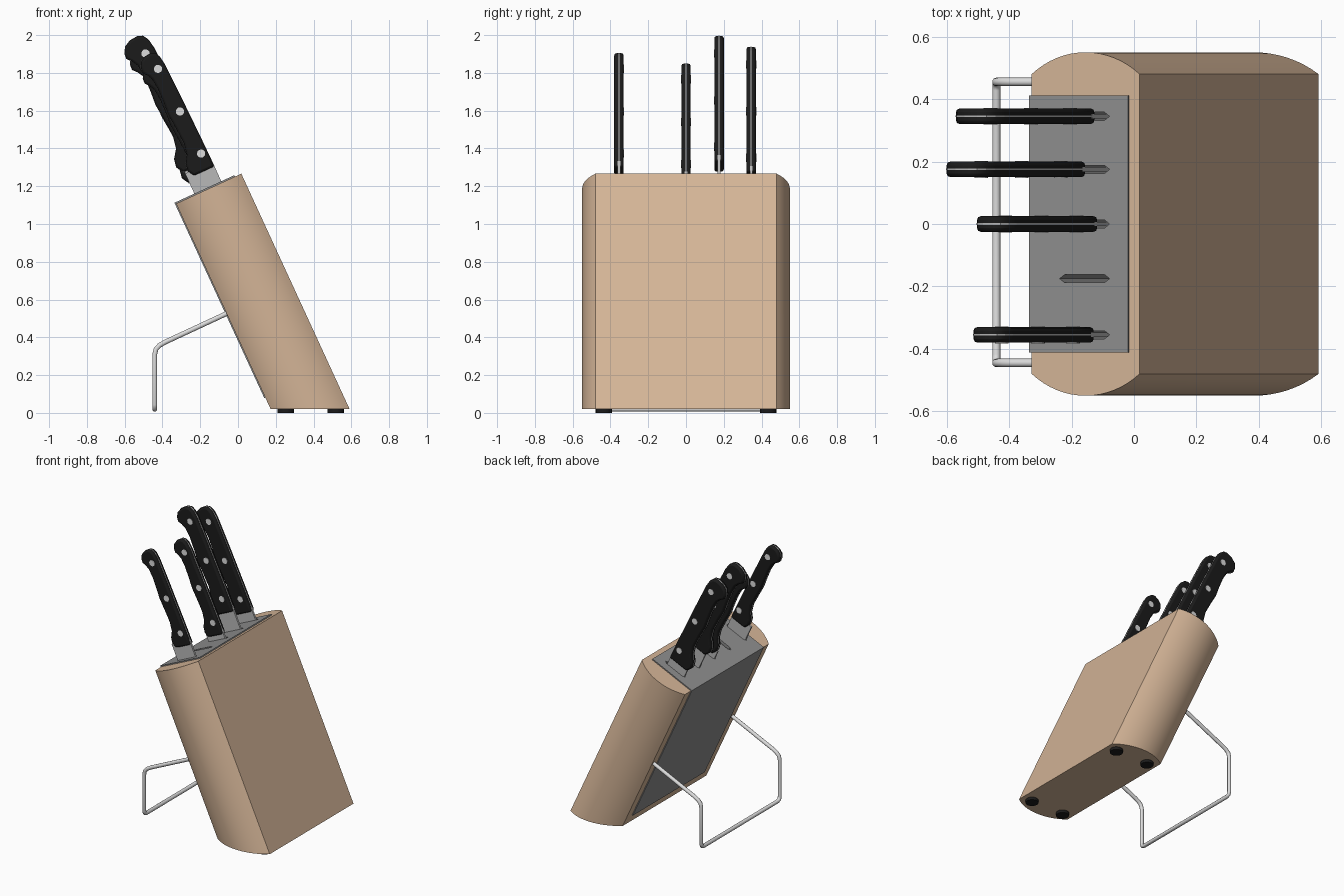
import bpy, bmesh, math
from mathutils import Matrix

if "Cube" in bpy.data.objects:
    bpy.data.objects.remove(bpy.data.objects["Cube"], do_unlink=True)

# Leaning frame: local x across the block, local z up along it, origin at the top centre
TILT = Matrix.Translation((-0.155, 0, 1.187)) @ Matrix.Rotation(math.radians(-24.7), 4, 'Y')
SIN, COS = math.sin(math.radians(24.7)), math.cos(math.radians(24.7))


def material(name, rgb, metallic=0.0):
    m = bpy.data.materials.new(name)
    m.use_nodes = True
    m.diffuse_color = (*rgb, 1)
    m.node_tree.nodes["Principled BSDF"].inputs["Base Color"].default_value = (*rgb, 1)
    return m


WOOD = material("light wood", (0.66, 0.46, 0.31))
GREY = material("grey plastic", (0.27, 0.27, 0.27))
BLACK = material("black plastic", (0.011, 0.011, 0.011))
STEEL = material("blade steel", (0.48, 0.48, 0.48))
BRIGHT = material("bright metal", (0.72, 0.72, 0.72))


def smooth(obj, degrees=35):
    bpy.ops.object.select_all(action='DESELECT')
    obj.select_set(True)
    bpy.context.view_layer.objects.active = obj
    bpy.ops.object.shade_smooth_by_angle(angle=math.radians(degrees))


def loft(name, bottom, top, mat, matrix=TILT):
    """Solid between two matching loops."""
    bm = bmesh.new()
    a = [bm.verts.new(p) for p in bottom]
    b = [bm.verts.new(p) for p in top]
    n = len(a)
    bm.faces.new(a)
    bm.faces.new(b)
    for i in range(n):
        j = (i + 1) % n
        bm.faces.new((a[i], a[j], b[j], b[i]))
    bmesh.ops.recalc_face_normals(bm, faces=bm.faces)
    mesh = bpy.data.meshes.new(name)
    bm.to_mesh(mesh)
    bm.free()
    mesh.materials.append(mat)
    obj = bpy.data.objects.new(name, mesh)
    bpy.context.collection.objects.link(obj)
    obj.matrix_world = matrix
    return obj


def upright(name, outline, z0, z1, mat, matrix=TILT):
    return loft(name, [(x, y, z0) for x, y in outline], [(x, y, z1) for x, y in outline], mat, matrix)


def plate(name, outline, y, thick, mat):
    return loft(name, [(x, y - thick / 2, z) for x, z in outline],
                [(x, y + thick / 2, z) for x, z in outline], mat)


def rectangle(x0, x1, y0, y1):
    return [(x0, y0), (x1, y0), (x1, y1), (x0, y1)]


def circle(x, y, r, n):
    return [(x + r * math.cos(math.tau * i / n), y + r * math.sin(math.tau * i / n)) for i in range(n)]


def cut(obj, cutter):
    cutter.hide_render = True
    bpy.context.view_layer.update()
    mod = obj.modifiers.new("cut", 'BOOLEAN')
    mod.operation = 'DIFFERENCE'
    mod.solver = 'EXACT'
    mod.object = cutter
    bpy.context.view_layer.objects.active = obj
    bpy.ops.object.modifier_apply(modifier=mod.name)
    bpy.data.objects.remove(cutter, do_unlink=True)


# Wooden block: bulging ends, bottom cut level with the table
HALF, FLAT, BULGE = 0.19, 0.48, 0.07
radius = (HALF ** 2 + BULGE ** 2) / (2 * BULGE)
span = math.asin(HALF / radius)
arc = []
for i in range(17):
    a = span * (1 - i / 8)
    arc.append((radius * math.sin(a), FLAT + BULGE - radius * (1 - math.cos(a))))
outline = arc + [(x, -y) for x, y in reversed(arc)]
block = loft("wooden_block",
             [(x, y, (0.02 - 1.187 - SIN * x) / COS) for x, y in outline],
             [(x, y, 0) for x, y in outline], WOOD)

# Grey insert let into the block, with five slots
cut(block, upright("insert_recess", rectangle(-0.25, 0.153, -0.412, 0.412), -1.13, 0.1, WOOD))
smooth(block)
insert = upright("slotted_insert", rectangle(-0.196, 0.153, -0.412, 0.412), -1.13, 0.008, GREY)
SLOT_Y = (-0.355, -0.175, 0.0, 0.175, 0.345)
for y in SLOT_Y:
    slot = [(-0.088, y), (-0.07, y - 0.013), (0.07, y - 0.013),
            (0.088, y), (0.07, y + 0.013), (-0.07, y + 0.013)]
    cut(insert, upright("slot_cutter", slot, -0.6, 0.1, GREY))

# Handle outline: straight spine, round pommel with a hook, belly and heel
HANDLE = [(0.065, 0), (0.063, 0.165), (0.056, 0.465), (0.049, 0.665), (0.04, 0.715),
          (0.022, 0.745), (-0.005, 0.756), (-0.05, 0.752), (-0.087, 0.733), (-0.106, 0.70),
          (-0.108, 0.67), (-0.088, 0.648), (-0.069, 0.615), (-0.061, 0.55), (-0.064, 0.46),
          (-0.07, 0.385), (-0.062, 0.30), (-0.055, 0.20), (-0.068, 0.13), (-0.1, 0.085),
          (-0.108, 0.04), (-0.085, 0)]
RIVETS = [(0.02, 0.1), (0.009, 0.375), (-0.005, 0.655)]


def knife(label, y, base, shift, wide, long):
    def place(p):
        return (p[0] * wide + shift, p[1] * long + base)

    shape = [place(p) for p in HANDLE]
    handle = plate(label + "_handle", shape, y, 0.05, BLACK)
    bevel = handle.modifiers.new("soft edges", 'BEVEL')
    bevel.width = 0.012
    bevel.segments = 2
    bevel.limit_method = 'ANGLE'
    bevel.angle_limit = math.radians(60)
    smooth(handle, 40)
    # Thin tang showing along the handle edge
    mid = base + 0.378 * long
    tang = [(shift + (x - shift) * 1.015, mid + (z - mid) * 1.003) for x, z in shape]
    plate(label + "_tang", tang, y, 0.005, STEEL)
    # Blade running down into its slot
    plate(label + "_blade", rectangle(-0.08, min(0.08, shift + 0.065 * wide), -0.5, base + 0.03),
          y, 0.014, STEEL)
    for i, p in enumerate(RIVETS):
        plate(f"{label}_rivet_{i + 1}", circle(*place(p), 0.022, 12), y, 0.054, BRIGHT)


knife("paring_knife", SLOT_Y[0], 0.095, 0.025, 0.8, 0.906)
knife("utility_knife", SLOT_Y[2], 0.04, 0.012, 0.8, 0.906)
knife("carving_knife", SLOT_Y[3], 0.135, 0, 1, 1)
knife("bread_knife", SLOT_Y[4], 0.07, 0.003, 1, 1)

# Bent wire stand
side = [(-0.03, 0.45, 0.54), (-0.385, 0.45, 0.375), (-0.415, 0.45, 0.358), (-0.434, 0.45, 0.338),
        (-0.441, 0.45, 0.31), (-0.441, 0.45, 0.045), (-0.441, 0.443, 0.027), (-0.441, 0.425, 0.02)]
path = side + [(x, -y, z) for x, y, z in reversed(side)]
curve = bpy.data.curves.new("wire_stand", 'CURVE')
curve.dimensions = '3D'
curve.bevel_depth = 0.0135
curve.bevel_resolution = 3
curve.use_fill_caps = True
spline = curve.splines.new('POLY')
spline.points.add(len(path) - 1)
for point, co in zip(spline.points, path):
    point.co = (*co, 1)
curve.materials.append(BRIGHT)
stand = bpy.data.objects.new("wire_stand", curve)
stand.location.y = 0.005
bpy.context.collection.objects.link(stand)

# Round rubber feet
for x in (0.253, 0.517):
    for y in (-0.435, 0.435):
        foot = upright("rubber_foot", circle(x, y, 0.043, 20), 0, 0.025, BLACK, Matrix())
        smooth(foot)
